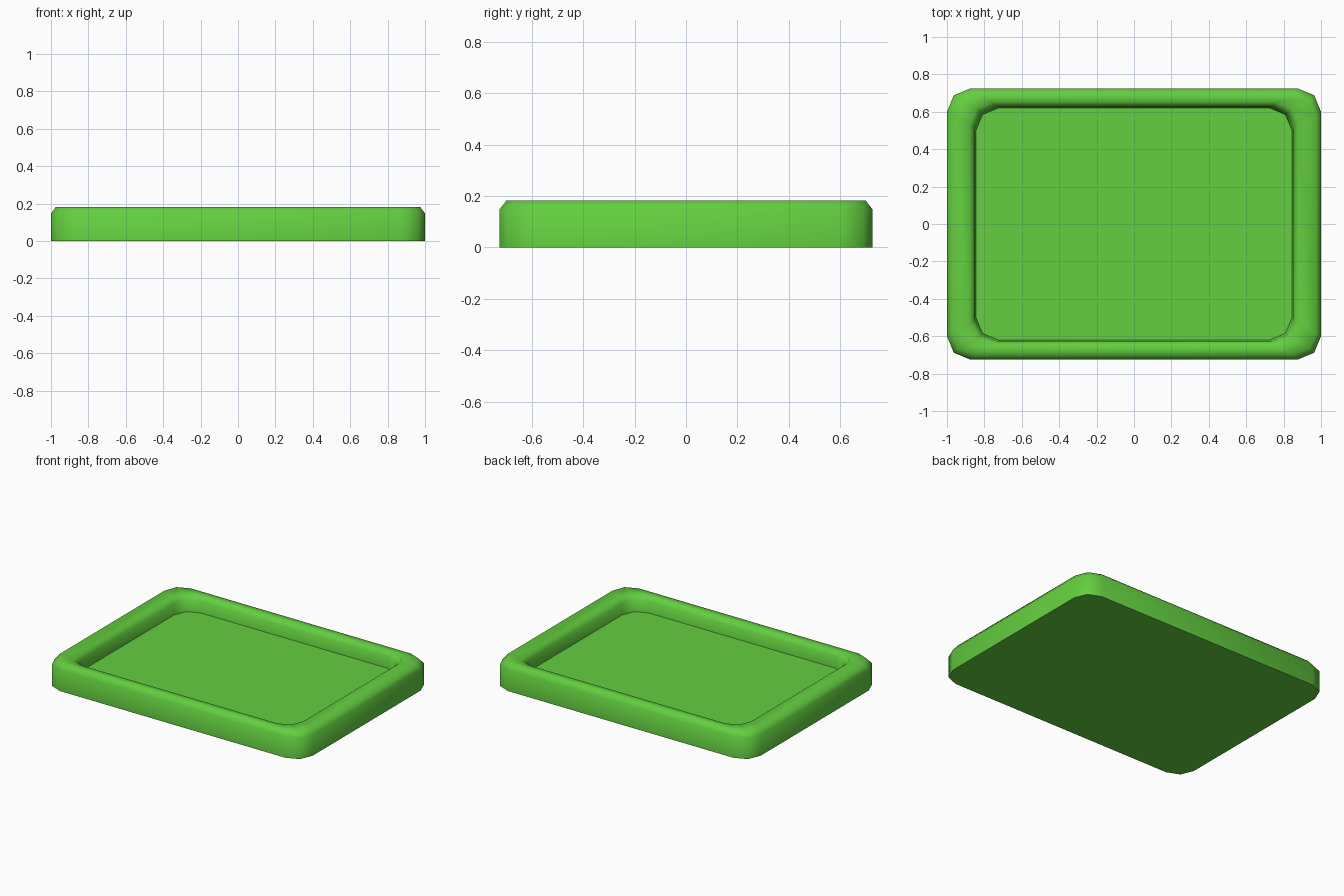
import bpy, bmesh, math

if "Cube" in bpy.data.objects:
    bpy.data.objects.remove(bpy.data.objects["Cube"])

# Single green plastic colour
green = bpy.data.materials.new("green")
green.diffuse_color = (0.125, 0.62, 0.05, 1)
green.use_nodes = True
green.node_tree.nodes["Principled BSDF"].inputs["Base Color"].default_value = green.diffuse_color


def outline(hx, hy, r, z, seg=2):
    """Rounded rectangle, counter-clockwise, low-poly corners."""
    pts = []
    for q, (sx, sy) in enumerate([(1, 1), (-1, 1), (-1, -1), (1, -1)]):
        for i in range(seg + 1):
            a = math.pi / 2 * (q + i / seg)
            pts.append((sx * (hx - r) + r * math.cos(a),
                        sy * (hy - r) + r * math.sin(a), z))
    return pts


# Tray section from outer foot, over the rim, down to the recessed floor
section = [(1.0, 0.725, 0.125, 0.0),
           (1.0, 0.725, 0.125, 0.148),
           (0.974, 0.699, 0.12, 0.182),
           (0.878, 0.651, 0.12, 0.182),
           (0.853, 0.628, 0.12, 0.15),
           (0.845, 0.62, 0.12, 0.075)]

bm = bmesh.new()
rings = [[bm.verts.new(p) for p in outline(*s)] for s in section]
n = len(rings[0])
for a, b in zip(rings, rings[1:]):
    for i in range(n):
        j = (i + 1) % n
        bm.faces.new((a[i], a[j], b[j], b[i]))
bm.faces.new(rings[-1])                  # recessed floor
bm.faces.new(list(reversed(rings[0])))   # underside
bmesh.ops.recalc_face_normals(bm, faces=bm.faces)

mesh = bpy.data.meshes.new("tray")
bm.to_mesh(mesh)
bm.free()
mesh.materials.append(green)
tray = bpy.data.objects.new("tray", mesh)
bpy.context.collection.objects.link(tray)

# Smooth rim, crisp base and floor edges
bpy.context.view_layer.objects.active = tray
tray.select_set(True)
bpy.ops.object.shade_smooth_by_angle(angle=math.radians(65))
